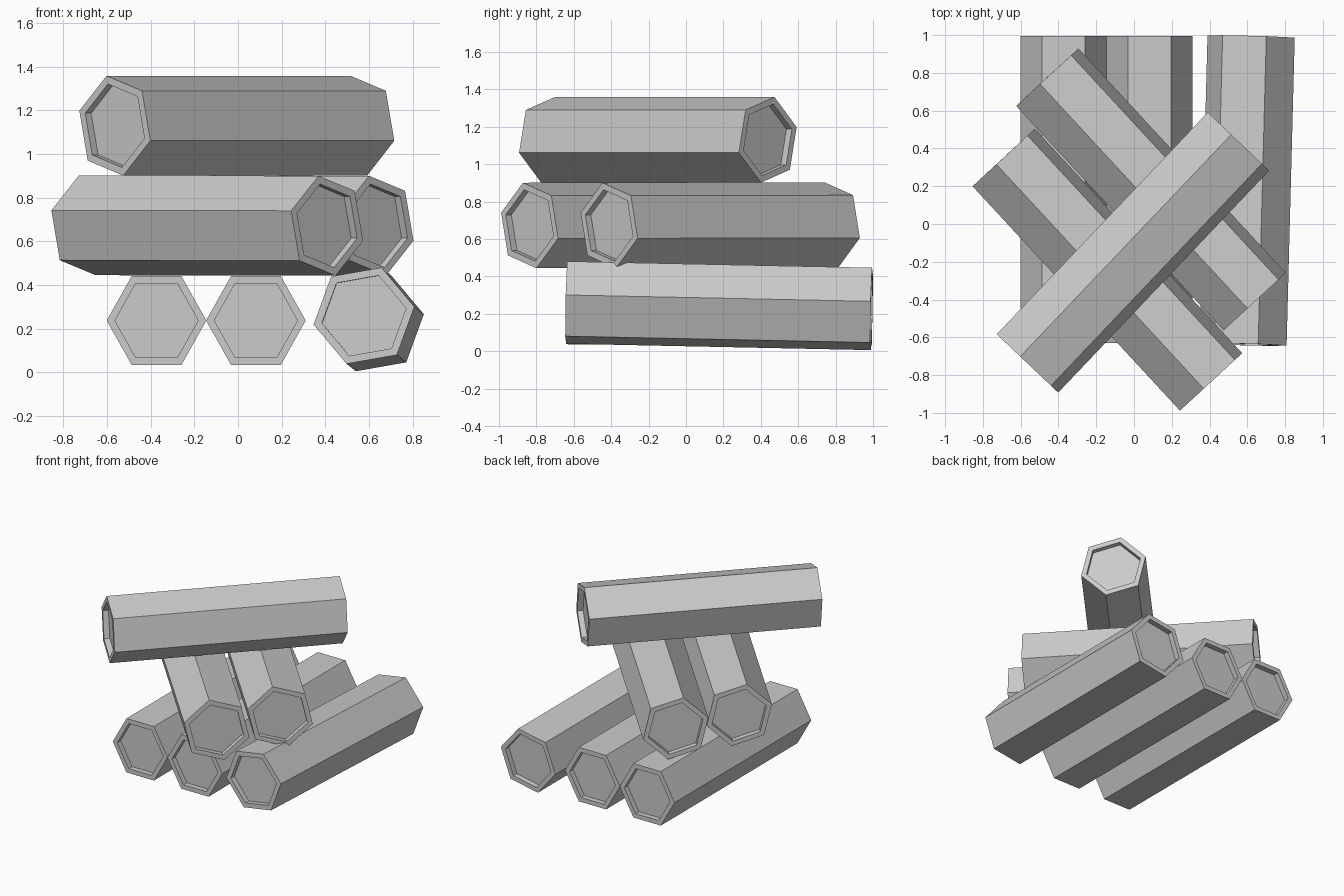
import bpy, bmesh
from math import cos, sin, radians
from mathutils import Vector

if "Cube" in bpy.data.objects:
    bpy.data.objects.remove(bpy.data.objects["Cube"])

RADIUS = 0.2345    # hexagon corner radius
INNER = 0.835      # recess size relative to the rim
DEPTH = 0.04       # recess depth at each end


def hex_log(name, start, end, turn, squash=1.0):
    """Six-sided log with a recessed panel in both ends.
    turn rotates the hexagon about its axis, squash narrows it sideways."""
    start, end = Vector(start), Vector(end)
    length = (end - start).length
    axis = (end - start).normalized()
    side = axis.cross(Vector((0, 0, 1))).normalized()
    up = side.cross(axis)
    bm = bmesh.new()

    def ring(dist, scale):
        c = start + axis * dist
        angles = [radians(turn + 60 * k) for k in range(6)]
        return [bm.verts.new(c + RADIUS * scale * (side * cos(a) * squash + up * sin(a)))
                for a in angles]

    # recess floor, recess rim, outer rim, then the same mirrored at the far end
    rings = [ring(d, s) for d, s in (
        (DEPTH, INNER), (0, INNER), (0, 1),
        (length, 1), (length, INNER), (length - DEPTH, INNER))]
    for a, b in zip(rings, rings[1:]):
        for i in range(6):
            j = (i + 1) % 6
            bm.faces.new((a[i], a[j], b[j], b[i]))
    bm.faces.new(rings[0])
    bm.faces.new(rings[-1])
    bmesh.ops.recalc_face_normals(bm, faces=bm.faces)
    mesh = bpy.data.meshes.new(name)
    bm.to_mesh(mesh)
    bm.free()
    obj = bpy.data.objects.new(name, mesh)
    bpy.context.collection.objects.link(obj)
    return obj


# Bottom layer: two level logs and one rolled, slightly skewed log
for name, x in (("bottom_log_left", -0.373), ("bottom_log_middle", 0.082)):
    hex_log(name, (x, -0.63, 0.238), (x, 0.995, 0.238), 0, 0.973)
hex_log("bottom_log_right", (0.577, -0.638, 0.26), (0.62, 0.992, 0.226), 10)

# Middle layer: two parallel diagonal logs
for name, x, y in (("middle_log_front", -0.141, -0.242), ("middle_log_back", 0.09, 0.183)):
    hex_log(name, (x + 0.549, y - 0.594, 0.672), (x - 0.549, y + 0.594, 0.674), 43)

# Top log, crossing the middle layer
hex_log("top_log", (-0.564, -0.738, 1.13), (0.553, 0.437, 1.13), 43)
